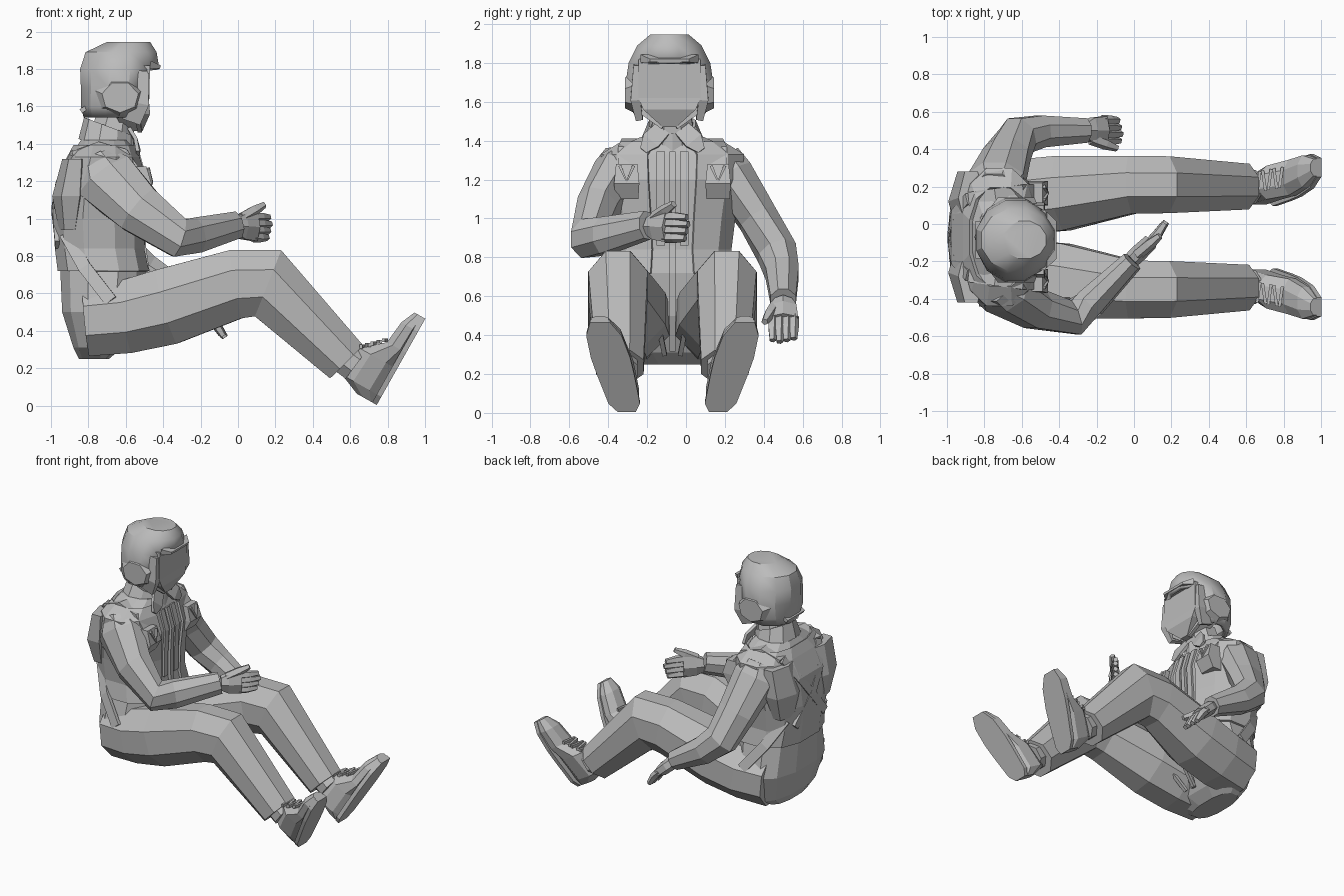
import bpy, bmesh, math
from mathutils import Vector

if "Cube" in bpy.data.objects:
    bpy.data.objects.remove(bpy.data.objects["Cube"])

grey = bpy.data.materials.new("plain_grey")
grey.use_nodes = True
grey.diffuse_color = (0.5, 0.5, 0.5, 1)
grey.node_tree.nodes["Principled BSDF"].inputs["Base Color"].default_value = (0.5, 0.5, 0.5, 1)

MID = -0.07  # the body's own centre line in y
SIDES = (("left", 1), ("right", -1))


def squared(v, power):
    return math.copysign(abs(v) ** power, v)


def tube(name, sections, n=8, side=(0, 1, 0), axis=None, cut=None, thick=0.0, caps=(True, True), power=1.0):
    """Loft n-sided rings (x, y, z, half width along side, half height); power < 1 squares them."""
    bm = bmesh.new()
    centres = [Vector(s[:3]) for s in sections]
    grow = 1 / math.cos(math.pi / n) ** power
    rings = []
    for i, (c, sec) in enumerate(zip(centres, sections)):
        if axis:
            t = Vector(axis).normalized()
        else:
            before = (c - centres[i - 1]).normalized() if i else Vector()
            after = (centres[i + 1] - c).normalized() if i + 1 < len(centres) else Vector()
            t = (before + after).normalized()
        s = Vector(side)
        s = (s - t * s.dot(t)).normalized()
        u = s.cross(t)
        ring = []
        for k in range(n):
            ang = (k + 0.5) * math.tau / n
            across, up = squared(math.cos(ang), power), squared(math.sin(ang), power)
            ring.append(bm.verts.new(c + s * sec[3] * grow * across + u * sec[4] * grow * up))
        rings.append(ring)
    for lo, hi in zip(rings, rings[1:]):
        for k in range(n):
            j = (k + 1) % n
            bm.faces.new((lo[k], lo[j], hi[j], hi[k]))
    for use, ring in zip(caps, (rings[0], rings[-1])):
        if use:
            bm.faces.new(ring)
    bmesh.ops.recalc_face_normals(bm, faces=bm.faces)
    if cut:
        doomed = [f for f in bm.faces if cut(f.calc_center_median())]
        bmesh.ops.delete(bm, geom=doomed, context="FACES")
    mesh = bpy.data.meshes.new(name)
    bm.to_mesh(mesh)
    bm.free()
    mesh.materials.append(grey)
    obj = bpy.data.objects.new(name, mesh)
    bpy.context.collection.objects.link(obj)
    if thick:
        mod = obj.modifiers.new("thickness", "SOLIDIFY")
        mod.thickness, mod.offset = thick, -1
    return obj


def strap(name, points, w, t=0.012, side=(0, 1, 0)):
    return tube(name, [(*p, w, t) for p in points], n=4, side=side)


def upright(rows, extra=0.0):
    """Rows of (z, x, half width, half depth) stacked on the centre line."""
    return [(x, MID, z, a + extra, b + extra) for z, x, a, b in rows]


# Torso and flight vest
UP = (0, 0, 1)
pelvis = [(0.25, -0.77, 0.2, 0.08), (0.31, -0.75, 0.3, 0.13), (0.5, -0.73, 0.36, 0.21),
          (0.72, -0.72, 0.31, 0.23)]
chest = [(0.84, -0.74, 0.29, 0.225), (1.0, -0.745, 0.31, 0.23), (1.2, -0.73, 0.345, 0.23),
         (1.33, -0.72, 0.355, 0.18)]
tube("torso", upright(pelvis + chest + [(1.42, -0.71, 0.16, 0.13)]), n=12, axis=UP, power=0.8)
tube("vest", upright(pelvis[-1:] + chest + [(1.395, -0.715, 0.25, 0.15)], 0.014), n=12, axis=UP, thick=0.02,
     caps=(False, False), cut=lambda c: c.x > -0.6 and abs(c.y - MID) < 0.05, power=0.8)

# Zip and front seams
front = [(-0.58, 0.32), (-0.51, 0.5), (-0.485, 0.72), (-0.505, 0.86), (-0.505, 1.02), (-0.495, 1.2), (-0.535, 1.34)]
strap("zip", [(x, MID, z) for x, z in front], 0.016)
for label, m in SIDES:
    strap(label + "_zip_flap", [(x - 0.005, MID + m * 0.06, z) for x, z in front[3:]], 0.022)
    strap(label + "_crotch_strap", [(-0.48, MID + m * 0.15, 0.68), (-0.42, MID + m * 0.1, 0.52),
                                    (-0.46, MID + m * 0.06, 0.4), (-0.55, MID + m * 0.04, 0.3)], 0.012)

# Neck and collar
tube("neck", [(-0.69, MID, 1.36, 0.13, 0.13), (-0.65, MID, 1.56, 0.09, 0.10)])
tube("collar", [(-0.70, MID, 1.37, 0.17, 0.155), (-0.685, MID, 1.49, 0.12, 0.14)], n=10,
     axis=(0.35, 0, 0.94), thick=0.02, caps=(False, False),
     cut=lambda c: c.x > -0.62 and abs(c.y - MID) < 0.03)
for label, m in SIDES:
    tube(label + "_collar_flap", [(-0.57, MID + m * 0.05, 1.46, 0.045, 0.01),
                                  (-0.54, MID + m * 0.11, 1.40, 0.05, 0.01),
                                  (-0.535, MID + m * 0.15, 1.35, 0.02, 0.01)], n=4)

# Head: open-faced helmet over a plain face
HEAD = MID - 0.015
shell = [(1.54, -0.66, 0.185, 0.165), (1.6, -0.65, 0.215, 0.19), (1.7, -0.64, 0.225, 0.2),
         (1.8, -0.632, 0.21, 0.212), (1.89, -0.625, 0.165, 0.19), (1.945, -0.585, 0.1, 0.115)]
tube("helmet", [(x, HEAD, z, a, b) for z, x, a, b in shell], n=12, axis=UP, thick=0.03, caps=(False, True),
     cut=lambda c: c.z < 1.8 and c.x > -0.56 and abs(c.y - HEAD) < 0.14)
tube("face", [(-0.56, HEAD, 1.47, 0.035, 0.05), (-0.565, HEAD, 1.56, 0.135, 0.095),
              (-0.58, HEAD, 1.62, 0.16, 0.105), (-0.585, HEAD, 1.82, 0.16, 0.115)], n=4, axis=UP)
tube("helmet_peak", [(-0.47, HEAD, 1.822, 0.15, 0.022), (-0.415, HEAD, 1.812, 0.10, 0.008)], n=4)
strap("neck_guard", [(-0.80, HEAD, 1.60), (-0.84, HEAD, 1.575)], 0.10)
for label, m in SIDES:
    y = HEAD + m * 0.2
    tube(label + "_ear_cup", [(-0.64, y - m * 0.03, 1.66, 0.11, 0.12), (-0.63, y + m * 0.028, 1.65, 0.075, 0.09)],
         n=7, side=(0, 0, 1), axis=(0, 1, 0))
    tube(label + "_cheek_guard", [(-0.52, y - m * 0.035, 1.79, 0.02, 0.04), (-0.535, y - m * 0.025, 1.62, 0.025, 0.06),
                                  (-0.57, y - m * 0.045, 1.52, 0.018, 0.05)], n=4)
    strap(label + "_chin_strap", [(-0.54, y - m * 0.05, 1.56), (-0.525, HEAD + m * 0.03, 1.475)], 0.012, 0.018,
          side=(1, 0, 0))

# Chest pouches, shoulder straps and back harness
for label, m in SIDES:
    y = MID + m * 0.235
    tube(label + "_chest_pouch", [(-0.54, y, 1.10, 0.06, 0.035), (-0.515, y, 1.18, 0.065, 0.055),
                                  (-0.53, y, 1.28, 0.055, 0.04)], n=4, axis=UP)
    strap(label + "_pouch_buckle", [(-0.48, y - 0.035, 1.27), (-0.462, y, 1.19), (-0.48, y + 0.035, 1.27)], 0.008,
          0.008, side=(1, 0, 0))
    strap(label + "_shoulder_strap", [(-0.535, y, 1.26), (-0.6, y, 1.36), (-0.74, y - m * 0.02, 1.40),
                                      (-0.88, y - m * 0.04, 1.35)], 0.045, 0.012)
    strap(label + "_back_strap", [(-0.885, y - m * 0.03, 1.35), (-0.96, MID + m * 0.12, 1.2),
                                  (-0.985, MID, 1.05), (-0.965, MID - m * 0.17, 0.86)], 0.03)
    strap(label + "_hip_strap", [(-0.92, MID + m * 0.22, 0.92), (-0.82, MID + m * 0.32, 0.74),
                                 (-0.68, MID + m * 0.385, 0.56)], 0.035, 0.012, side=(0.7, 0, 0.7))
    tube(label + "_back_pad", [(-0.90, MID + m * 0.17, 0.94, 0.12, 0.05), (-0.895, MID + m * 0.19, 1.12, 0.16, 0.085),
                               (-0.87, MID + m * 0.21, 1.32, 0.14, 0.06)], n=6, axis=UP)

# Trouser legs
leg = [(-0.81, 0.2, 0.455, 0.17, 0.19), (-0.6, 0.215, 0.475, 0.2, 0.195), (-0.38, 0.235, 0.53, 0.20, 0.205),
       (-0.01, 0.28, 0.65, 0.155, 0.185), (0.16, 0.28, 0.655, 0.152, 0.19), (0.58, 0.27, 0.235, 0.122, 0.125)]
for label, m in SIDES:
    tube(label + "_leg", [(x, MID + m * off, z, a, b) for x, off, z, a, b in leg])

# Boots: rings from heel to toe along the tilted sole
sole_dir, sole_up = Vector((0.49, 0, 0.87)), Vector((-0.87, 0, 0.49))
heel = Vector((0.74, MID, 0.005))
boot = [(0.0, 0.12, 0.04), (0.05, 0.24, 0.075), (0.22, 0.225, 0.09), (0.32, 0.115, 0.095),
        (0.45, 0.10, 0.085), (0.53, 0.065, 0.045)]
for label, m in SIDES:
    def place(s, h):
        return heel + sole_dir * s + sole_up * h + Vector((0, m * (0.235 + 0.26 * s), 0))
    tube(label + "_boot", [(*place(s, h / 2), w, h / 2) for s, h, w in boot], axis=sole_dir)
    tube(label + "_sole", [(*place(s, 0.012), w + 0.006, 0.014) for s, h, w in boot], n=4, axis=sole_dir)
    ankle = place(0.13, 0.2)
    tube(label + "_ankle", [(*(ankle + Vector((-0.08, 0, 0.06))), 0.085, 0.09), (*ankle, 0.09, 0.09)])
    for k in range(5):
        c = place(0.235 + 0.022 * k, 0.218 - 0.022 * k)
        lean = Vector((0.008 * (-1) ** k, 0.055, 0))
        strap(label + "_lace", [c - lean, c + lean], 0.008, 0.01, side=(1, 0, 0))

# Sleeves
tube("right_sleeve", [(-0.755, -0.32, 1.31, 0.10, 0.10), (-0.71, -0.36, 1.22, 0.115, 0.165),
                      (-0.53, -0.455, 1.05, 0.105, 0.135), (-0.32, -0.50, 0.90, 0.095, 0.105),
                      (-0.23, -0.42, 0.91, 0.08, 0.095), (-0.01, -0.20, 0.965, 0.055, 0.072)])
tube("left_sleeve", [(-0.745, 0.18, 1.31, 0.10, 0.11), (-0.735, 0.23, 1.22, 0.115, 0.15),
                     (-0.68, 0.37, 1.0, 0.10, 0.125), (-0.62, 0.47, 0.82, 0.10, 0.11),
                     (-0.50, 0.495, 0.72, 0.085, 0.095), (-0.26, 0.50, 0.58, 0.065, 0.065)])


# Hands: palm, four curled fingers and a thumb
def hand(label, wrist, forward, spread, curl, thumb):
    w, f, s, c = (Vector(v) for v in (wrist, forward, spread, curl))
    f.normalize()
    palm = [(0.0, 0.045, 0.038), (0.05, 0.068, 0.04), (0.14, 0.076, 0.036)]
    tube(label + "_palm", [(*(w + f * d), a, b) for d, a, b in palm], n=6, side=s)
    for k in range(4):
        base = w + s * (0.054 - 0.036 * k)
        reach = 0.15 - 0.012 * abs(k - 1)
        points = [base + f * 0.12, base + f * (0.12 + reach * 0.5) + c * 0.008, base + f * (0.12 + reach) + c * 0.04]
        tube(label + "_finger", [(*p, r, r) for p, r in zip(points, (0.023, 0.022, 0.015))], n=5, side=s)
    root = w + f * 0.04 + s * 0.045
    tube(label + "_thumb", [(*p, r, r) for p, r in ((root, 0.026), (root + Vector(thumb) * 0.55, 0.025),
                                                    (root + Vector(thumb), 0.015))], n=5, side=s.cross(f))


hand("right", (-0.01, -0.19, 0.96), (0.72, 0.69, -0.03), (0, 0, 1), (-0.3, 0.4, 0), (0.12, 0.1, 0.07))
hand("left", (-0.26, 0.50, 0.575), (0.72, 0.0, -0.66), (0, -1, 0), (-0.2, 0, -0.7), (0.14, -0.05, -0.08))

# Soft shading on the helmet crown only
bpy.ops.object.select_all(action="DESELECT")
helmet = bpy.data.objects["helmet"]
helmet.select_set(True)
bpy.context.view_layer.objects.active = helmet
bpy.ops.object.shade_smooth_by_angle(angle=math.radians(28))
